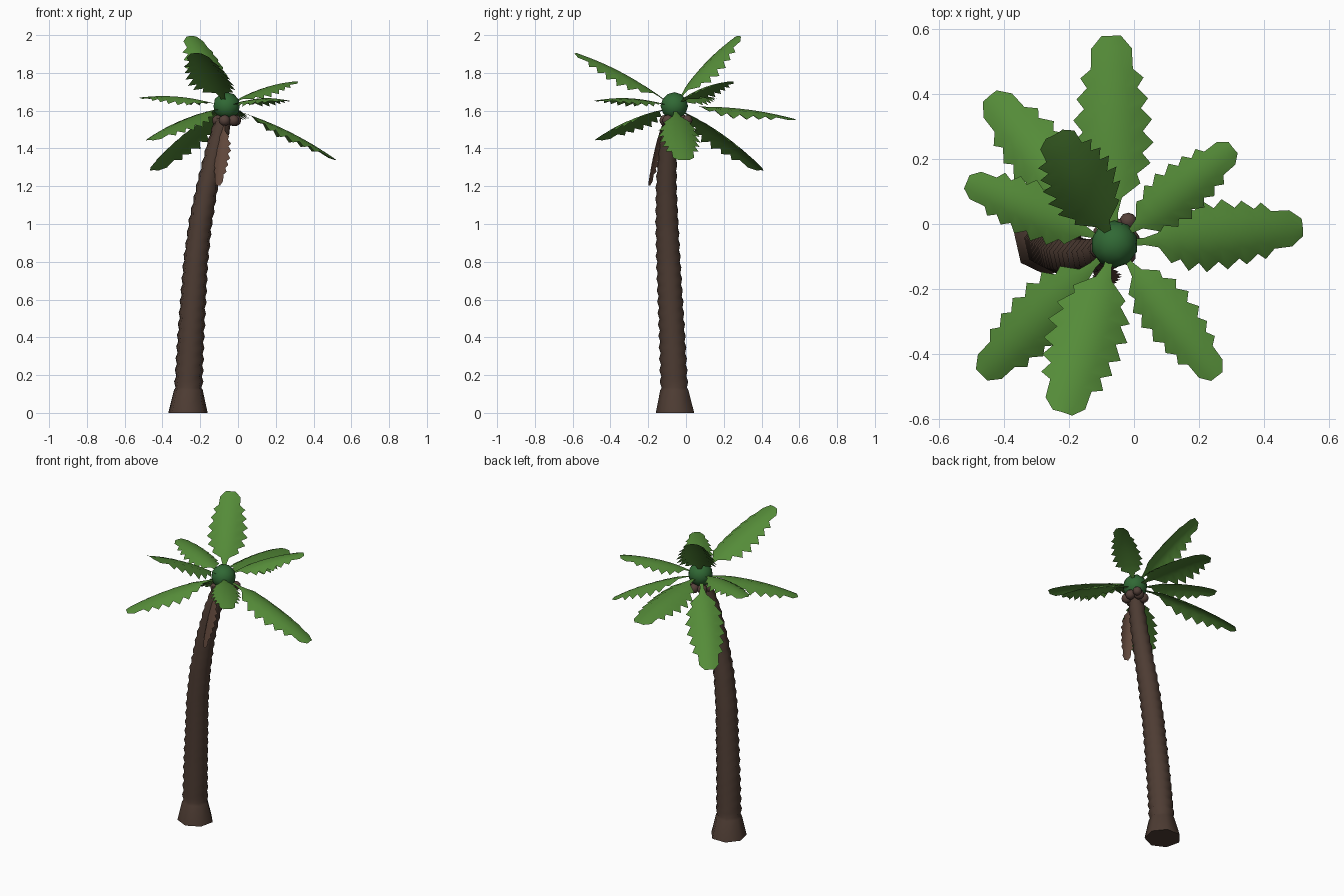
import bpy, bmesh, math
from mathutils import Vector

if "Cube" in bpy.data.objects:
    bpy.data.objects.remove(bpy.data.objects["Cube"])


def material(name, rgb):
    m = bpy.data.materials.new(name)
    m.diffuse_color = (*rgb, 1)
    m.use_nodes = True
    m.node_tree.nodes["Principled BSDF"].inputs["Base Color"].default_value = m.diffuse_color
    return m


LEAF = material("leaf green", (0.09, 0.26, 0.04))
CROWN = material("crown green", (0.03, 0.14, 0.035))
BARK = material("bark brown", (0.075, 0.045, 0.033))
NUT = material("nut brown", (0.09, 0.052, 0.042))
DRY = material("dry leaf brown", (0.12, 0.065, 0.045))


def make_object(name, bm, mat, angle=60):
    mesh = bpy.data.meshes.new(name)
    bm.to_mesh(mesh)
    bm.free()
    mesh.materials.append(mat)
    obj = bpy.data.objects.new(name, mesh)
    bpy.context.collection.objects.link(obj)
    bpy.ops.object.select_all(action='DESELECT')
    obj.select_set(True)
    bpy.context.view_layer.objects.active = obj
    bpy.ops.object.shade_smooth_by_angle(angle=math.radians(angle))
    return obj


def lerp_table(table, z):
    for a, b in zip(table, table[1:]):
        if z <= b[0]:
            t = (z - a[0]) / (b[0] - a[0])
            return [p + (q - p) * t for p, q in zip(a[1:], b[1:])]
    return list(table[-1][1:])


# Trunk: seven-sided, leaning, with ringed bark; rows are z, x, y, radius
TRUNK = [(0, -0.265, -0.053, 0.107), (0.12, -0.263, -0.058, 0.08),
         (0.4, -0.25, -0.07, 0.076), (0.8, -0.224, -0.09, 0.07),
         (1.0, -0.2, -0.098, 0.066), (1.2, -0.163, -0.102, 0.06),
         (1.4, -0.118, -0.095, 0.054), (1.58, -0.07, -0.072, 0.046)]
SIDES = 7
levels = [(0, 1.0), (0.12, 0.98)]
RINGS = 24
for i in range(RINGS):
    z0 = 0.13 + 1.45 * i / RINGS
    levels += [(z0 + 0.004, 0.88), (z0 + 0.036, 1.0)]
bm = bmesh.new()
loops = []
for z, scale in levels:
    x, y, r = lerp_table(TRUNK, z)
    x2, y2, _ = lerp_table(TRUNK, z + 0.05)
    slope = (x2 - x) / 0.05 if z > 0.2 else 0
    loop = []
    for k in range(SIDES):
        a = math.radians(270) + math.tau * k / SIDES
        dx = r * scale * math.cos(a)
        loop.append(bm.verts.new((x + dx, y + r * scale * math.sin(a), z - dx * slope)))
    loops.append(loop)
for lo, hi in zip(loops, loops[1:]):
    for k in range(SIDES):
        n = (k + 1) % SIDES
        bm.faces.new((lo[k], lo[n], hi[n], hi[k]))
bm.faces.new(loops[0][::-1])
bm.faces.new(loops[-1])
make_object("trunk", bm, BARK)


# Crown bud and nuts
def ball(name, centre, radius, mat, detail=2):
    bm = bmesh.new()
    bmesh.ops.create_icosphere(bm, subdivisions=detail, radius=radius)
    bmesh.ops.translate(bm, verts=bm.verts, vec=centre)
    make_object(name, bm, mat)


HUB = Vector((-0.06, -0.062, 1.625))
ball("crown_bud", HUB, 0.073, CROWN)
for i in range(6):
    a = math.tau * i / 6 + 0.3
    ball(f"nut_{i + 1}", (HUB.x + 0.05 * math.cos(a), HUB.y + 0.05 * math.sin(a), 1.548),
         0.03, NUT)
ball("nut_7", (-0.018, 0.008, 1.55), 0.027, NUT)

# Frond outline: position along the rib, half width as a share of the widest
OUTLINE = [(0, .1), (.15, .1), (.22, .2), (.29, .66), (.335, .58), (.39, .92),
           (.435, .72), (.49, 1), (.54, .74), (.6, .97), (.65, .7), (.7, .88),
           (.75, .62), (.8, .78), (.84, .52), (.94, .5), (1, .24)]


def frond(name, start, tip, half, mat, arch=0.028):
    start, tip = Vector(start), Vector(tip)
    along = (tip - start).normalized()
    side = along.cross(Vector((0, 0, 1))).normalized()
    up = side.cross(along)
    bm = bmesh.new()
    rows = []
    for t, share in OUTLINE:
        rib = start.lerp(tip, t) + up * arch * 4 * t * (1 - t)
        row = []
        for u in (-1, -0.5, 0, 0.5, 1):
            w = u * share * half
            row.append(bm.verts.new(rib + side * w - up * (0.45 * w * w / half)))
        rows.append(row)
    for a, b in zip(rows, rows[1:]):
        for k in range(4):
            bm.faces.new((a[k], a[k + 1], b[k + 1], b[k]))
    make_object(name, bm, mat)


FRONDS = [((-0.07, 0.58, 1.555), 0.125), ((0.305, 0.235, 1.755), 0.09),
          ((0.52, -0.01, 1.34), 0.112), ((0.255, -0.47, 1.655), 0.092),
          ((-0.22, -0.58, 1.905), 0.128), ((-0.47, -0.465, 1.445), 0.105),
          ((-0.515, 0.13, 1.67), 0.092), ((-0.445, 0.395, 1.285), 0.115),
          ((-0.245, 0.275, 1.995), 0.12)]
for i, (tip, half) in enumerate(FRONDS):
    frond(f"frond_{i + 1}", HUB + Vector((0, 0, -0.01)), tip, half, LEAF)

# Dead frond hanging against the trunk
frond("dry_frond", (-0.065, -0.11, 1.57), (-0.105, -0.195, 1.205), 0.048, DRY, 0.01)
